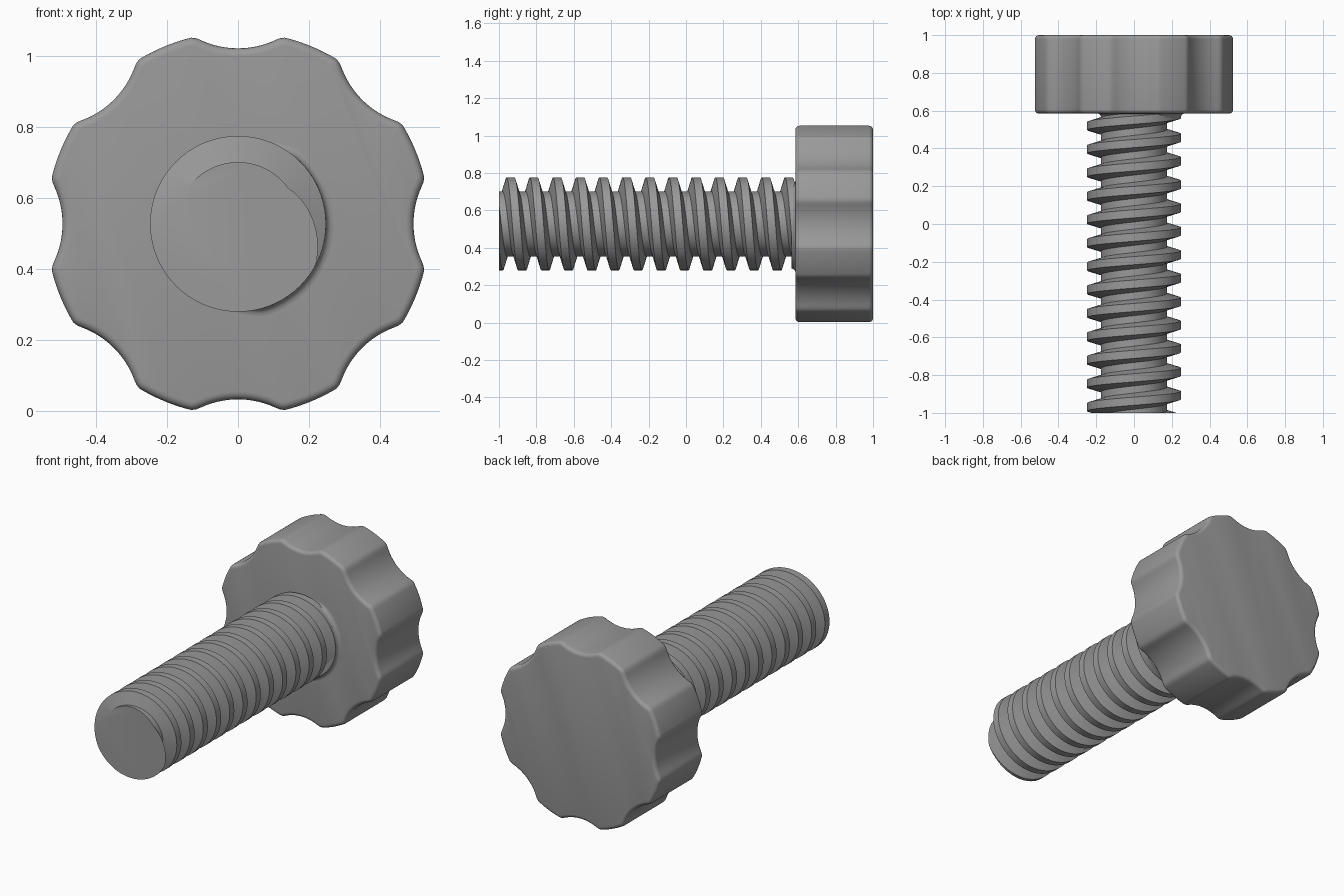
import bpy, bmesh, math

if "Cube" in bpy.data.objects:
    bpy.data.objects.remove(bpy.data.objects["Cube"])

ZC = 0.528                       # height of the screw axis
PITCH, ROOT, CREST = 0.124, 0.174, 0.248
HALF, FLANK = 0.0215, 0.0217     # crest half width, flank width along the axis
Y_CREST = -0.938                 # axial position of a crest on the top side
KNOB_Y0, KNOB_Y1 = 0.585, 1.0

grey = bpy.data.materials.new("grey")
grey.diffuse_color = (0.32, 0.32, 0.32, 1)
grey.use_nodes = True
grey.node_tree.nodes["Principled BSDF"].inputs["Base Color"].default_value = grey.diffuse_color


def point(r, a, y):
    return (r * math.cos(a), y, ZC + r * math.sin(a))


def finish(bm, name, angle):
    bmesh.ops.recalc_face_normals(bm, faces=bm.faces)
    mesh = bpy.data.meshes.new(name)
    bm.to_mesh(mesh)
    bm.free()
    mesh.materials.append(grey)
    ob = bpy.data.objects.new(name, mesh)
    bpy.context.collection.objects.link(ob)
    bpy.ops.object.select_all(action='DESELECT')
    ob.select_set(True)
    bpy.context.view_layer.objects.active = ob
    bpy.ops.object.shade_smooth_by_angle(angle=math.radians(angle))
    return ob


def bridge(bm, rings, closed=False):
    n = len(rings[0])
    for a, b in zip(rings, rings[1:] + (rings[:1] if closed else [])):
        for i in range(n):
            j = (i + 1) % n
            bm.faces.new((a[i], a[j], b[j], b[i]))


# Knob: round disc with eight scooped grips and rounded rims
def knob_radius(a):
    step = math.pi / 4
    d = (a + step / 2) % step - step / 2
    c, rad, full, k = 0.745, 0.25, 0.5415, 0.012
    s = rad * rad - (c * math.sin(d)) ** 2
    scoop = c * math.cos(d) - math.sqrt(s) if s > 0 else 1.0
    h = max(k - abs(full - scoop), 0) / k
    return min(full, scoop) - h * h * k / 4


N = 256
outline = []
for i in range(N):
    a = 2 * math.pi * i / N
    r = knob_radius(a)
    outline.append((r * math.cos(a), r * math.sin(a)))

FIL = 0.022
levels = [(FIL * (1 - math.sin(t)), KNOB_Y0 + FIL * (1 - math.cos(t)))
          for t in (math.pi / 8 * k for k in range(5))]
levels += [(inset, KNOB_Y0 + KNOB_Y1 - y) for inset, y in reversed(levels)]
bm = bmesh.new()
rings = []
for inset, y in levels:
    ring = []
    for i, (x, z) in enumerate(outline):
        (x0, z0), (x1, z1) = outline[i - 1], outline[(i + 1) % N]
        tx, tz = x1 - x0, z1 - z0
        ln = math.hypot(tx, tz)
        ring.append(bm.verts.new((x - tz / ln * inset, y, ZC + z + tx / ln * inset)))
    rings.append(ring)
bridge(bm, rings)
bm.faces.new(rings[0])
bm.faces.new(rings[-1])
finish(bm, "knob", 35)

# Threaded shaft: thread profile swept along a helix, trimmed flat at both ends
M = 72
profile = [(-HALF, CREST), (HALF, CREST), (HALF + FLANK, ROOT),
           (PITCH - HALF - FLANK, ROOT), (PITCH - HALF, CREST)]
bm = bmesh.new()
prev = None
for k in range(-3 * M, 15 * M):
    a = math.pi / 2 - 2 * math.pi * k / M
    y = Y_CREST + PITCH * k / M
    row = [bm.verts.new(point(r, a, y + o)) for o, r in profile]
    if prev:
        for i in range(4):
            bm.faces.new((prev[i], prev[i + 1], row[i + 1], row[i]))
    prev = row
bmesh.ops.remove_doubles(bm, verts=bm.verts, dist=0.0002)
for y, n in ((-1.0, -1), (KNOB_Y0 + 0.01, 1)):
    cut = bmesh.ops.bisect_plane(bm, geom=bm.verts[:] + bm.edges[:] + bm.faces[:],
                                 plane_co=(0, y, 0), plane_no=(0, n, 0), clear_outer=True)
    edges = [e for e in cut["geom_cut"] if isinstance(e, bmesh.types.BMEdge)]
    bmesh.ops.holes_fill(bm, edges=edges, sides=0)
finish(bm, "threaded_shaft", 30)


# Fillet where the shaft meets the knob, following the thread section
def thread_radius(a, y):
    crest = Y_CREST - PITCH * (a - math.pi / 2) / (2 * math.pi)
    d = abs((y - crest + PITCH / 2) % PITCH - PITCH / 2)
    t = min(max((d - HALF) / FLANK, 0), 1)
    return CREST + (ROOT - CREST) * t


bm = bmesh.new()
rings = []
F = 0.022
section = [(None, KNOB_Y0 - F)]
section += [(F * (1 - math.cos(t)), KNOB_Y0 - F * (1 - math.sin(t)))
            for t in (math.pi / 10 * k for k in range(6))]
section += [(F, KNOB_Y0 + 0.008), (None, KNOB_Y0 + 0.008)]
for grow, y in section:
    ring = []
    for i in range(96):
        a = 2 * math.pi * i / 96
        r = 0.1 if grow is None else thread_radius(a, KNOB_Y0) + grow
        ring.append(bm.verts.new(point(r, a, y)))
    rings.append(ring)
bridge(bm, rings, closed=True)
finish(bm, "shaft_fillet", 35)
